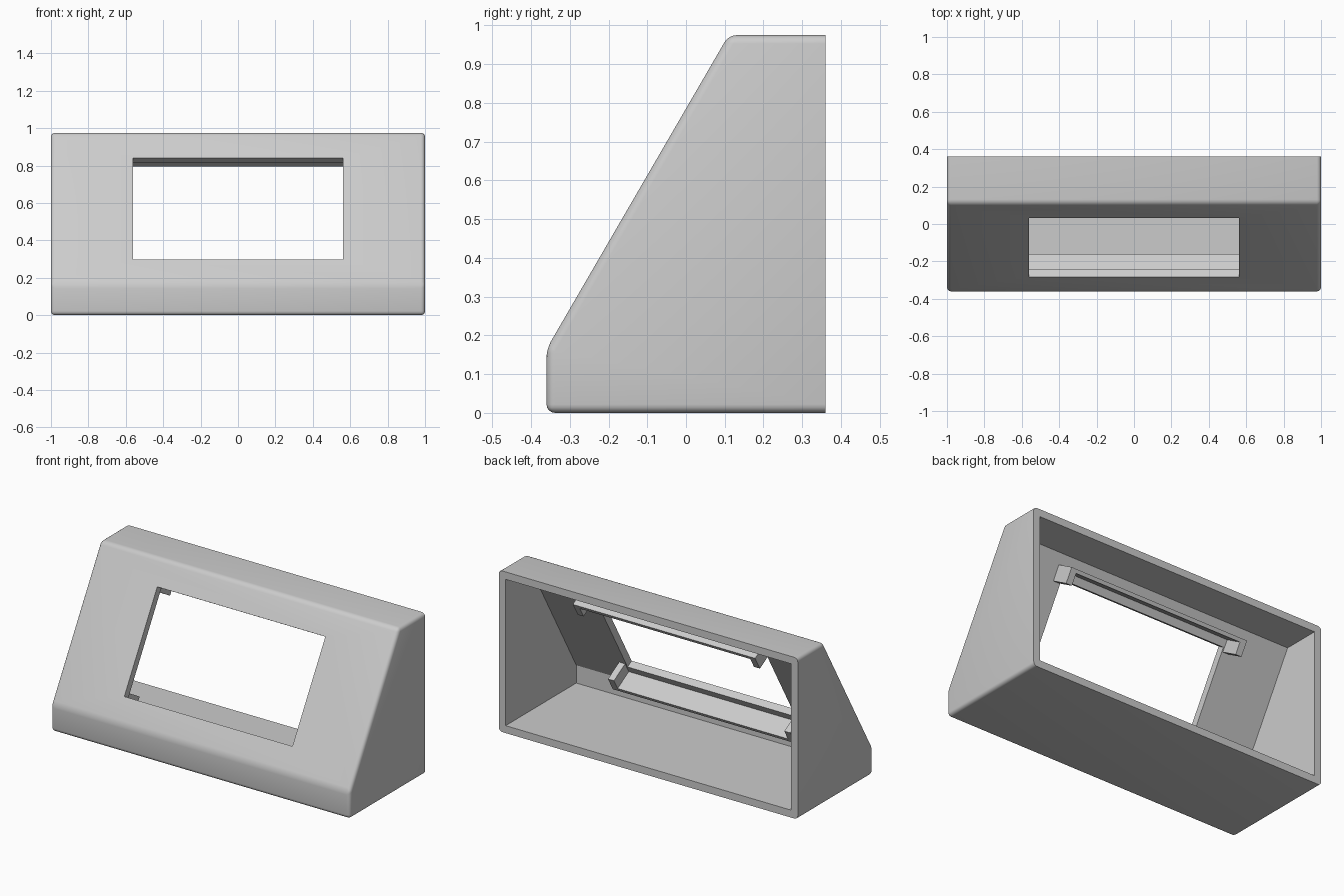
import bpy, bmesh
from mathutils import Vector, Matrix

cube = bpy.data.objects.get("Cube")
if cube:
    bpy.data.objects.remove(cube, do_unlink=True)

BACK, WALL, ROUND = 0.36, 0.045, 0.022
KNEE, BROW = Vector((-0.36, 0.165)), Vector((0.11, 0.975))   # ends of the slope (y, z)
UP = (BROW - KNEE).normalized()            # up the slope
INWARD = Vector((UP.y, -UP.x))             # through the panel

grey = bpy.data.materials.new("light grey plastic")
grey.use_nodes = True
grey.diffuse_color = (0.6, 0.6, 0.6, 1)
grey.node_tree.nodes["Principled BSDF"].inputs["Base Color"].default_value = (0.6, 0.6, 0.6, 1)


def add_object(name, bm):
    bmesh.ops.recalc_face_normals(bm, faces=bm.faces)
    mesh = bpy.data.meshes.new(name)
    bm.to_mesh(mesh)
    bm.free()
    mesh.materials.append(grey)
    obj = bpy.data.objects.new(name, mesh)
    bpy.context.collection.objects.link(obj)
    return obj


def prism(profile, half_width):
    """Extrude a (y, z) profile across the width."""
    bm = bmesh.new()
    face = bm.faces.new([bm.verts.new((-half_width, y, z)) for y, z in profile])
    side = bmesh.ops.extrude_face_region(bm, geom=[face])["geom"]
    verts = [v for v in side if isinstance(v, bmesh.types.BMVert)]
    bmesh.ops.translate(bm, verts=verts, vec=(2 * half_width, 0, 0))
    bmesh.ops.recalc_face_normals(bm, faces=bm.faces)
    return bm


def slope_box(name, x, u, n):
    """Box given by ranges across, up the slope and into the panel."""
    def at(a, b):
        p = KNEE + UP * a + INWARD * b
        return (p.x, p.y)
    bm = prism([at(u[0], n[0]), at(u[1], n[0]), at(u[1], n[1]), at(u[0], n[1])],
               (x[1] - x[0]) / 2)
    bmesh.ops.transform(bm, matrix=Matrix.Translation(((x[0] + x[1]) / 2, 0, 0)), verts=bm.verts)
    return add_object(name, bm)


def slope_y(z, depth):
    """y of the slope plane at height z, moved inward by depth."""
    p = KNEE + INWARD * depth
    return p.x + (z - p.y) * UP.x / UP.y


def cut(target, cutter):
    mod = target.modifiers.new("cut", "BOOLEAN")
    mod.operation, mod.solver, mod.object = "DIFFERENCE", "EXACT", cutter
    bpy.context.view_layer.objects.active = target
    bpy.ops.object.modifier_apply(modifier=mod.name)
    bpy.data.objects.remove(cutter, do_unlink=True)


# Wedge housing, rounded everywhere but around the open back
top = BROW.y
bm = prism([(BACK, 0), (KNEE.x, 0), KNEE, BROW, (BACK, top)], 1)
edges = [e for e in bm.edges if not all(v.co.y > BACK - 0.001 for v in e.verts)]
bmesh.ops.bevel(bm, geom=edges, offset=ROUND, segments=4, profile=0.5, affect="EDGES")
housing = add_object("housing", bm)

# Hollow inside
front = KNEE.x + WALL
knee_point = KNEE + INWARD * WALL
inner_knee = knee_point.y + (front - knee_point.x) * UP.y / UP.x
ceiling = top - WALL
cavity = add_object("cavity_cutter", prism(
    [(BACK + 0.1, WALL), (front, WALL), (front, inner_knee),
     (slope_y(ceiling, WALL), ceiling), (BACK + 0.1, ceiling)], 1 - WALL))
cut(housing, cavity)

# Window cut square through the sloping panel
HALF = 0.5625
LOW, HIGH = (0.297 - KNEE.y) / UP.y, (0.84 - KNEE.y) / UP.y
cut(housing, slope_box("window_cutter", (-HALF, HALF), (LOW, HIGH), (-0.1, WALL + 0.05)))

# Ledges with end tabs above and below the window, inside the panel
GAP, THICK, DEPTH, TAB = 0.045, 0.022, 0.168, 0.07
parts = [housing]
for label, edge, s in (("lower", LOW, -1), ("upper", HIGH, 1)):
    seat = edge + s * GAP
    depth = (WALL - 0.003, DEPTH)
    outer = seat + s * THICK
    parts.append(slope_box(label + "_ledge", (-0.58, 0.58), sorted((seat, outer)), depth))
    for side, x in (("right", (-0.61, -0.57)), ("left", (0.57, 0.61))):
        parts.append(slope_box(f"{label}_{side}_tab", x,
                               sorted((seat - s * TAB, outer)), depth))

# Smooth the rounded edges, keep the rest sharp
bpy.ops.object.select_all(action="DESELECT")
for obj in parts:
    obj.select_set(True)
bpy.context.view_layer.objects.active = housing
bpy.ops.object.shade_smooth_by_angle(angle=0.5)
